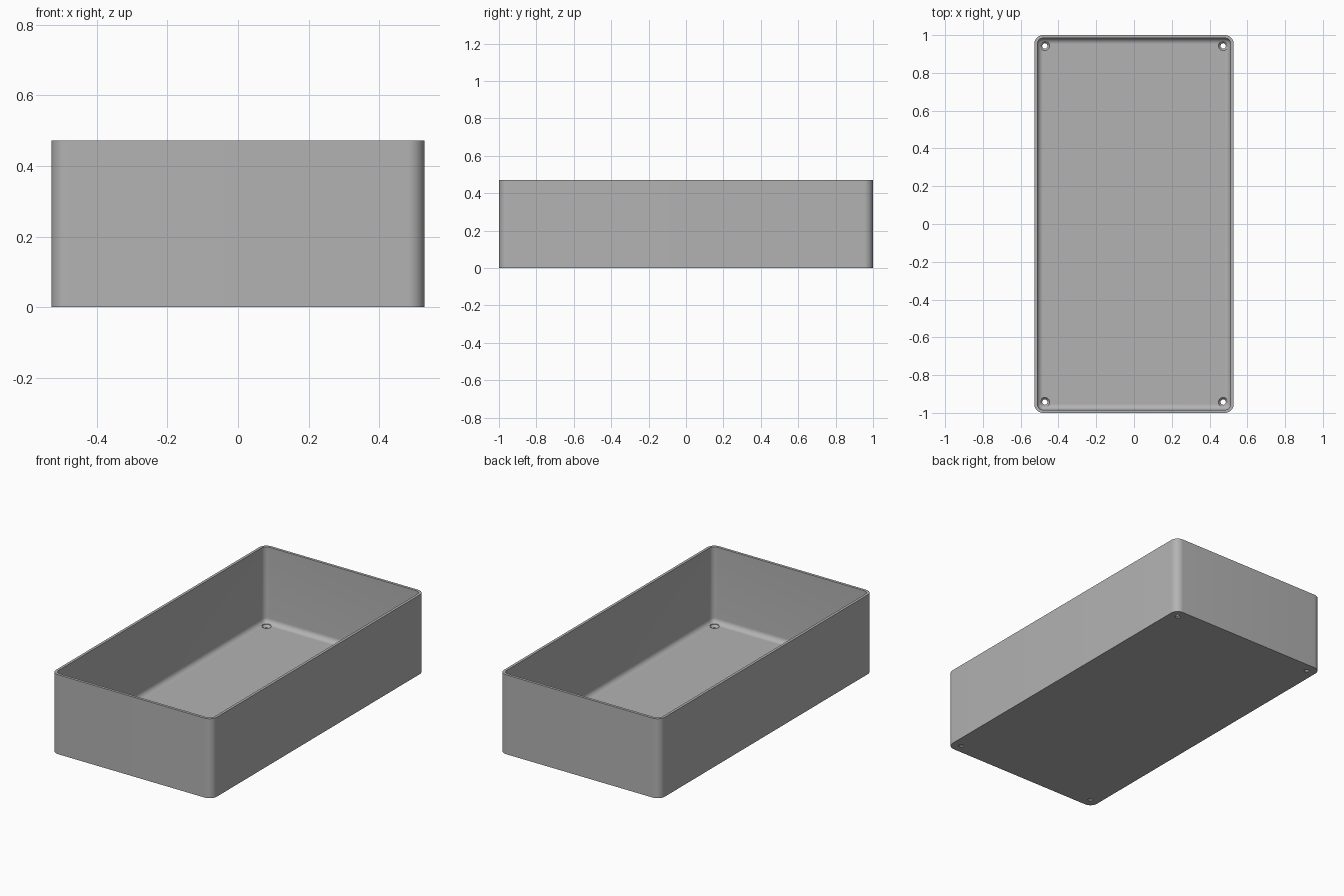
import bpy, bmesh, math

if "Cube" in bpy.data.objects:
    bpy.data.objects.remove(bpy.data.objects["Cube"])

HALF_X, HALF_Y, HEIGHT = 0.528, 1.0, 0.472
CORNER, WALL, FLOOR, FILLET = 0.047, 0.016, 0.02, 0.03
CORNER_STEPS, FILLET_STEPS = 10, 8
HOLE_X, HOLE_Y = 0.472, 0.943

grey = bpy.data.materials.new("plain grey")
grey.use_nodes = True
grey.diffuse_color = (0.45, 0.45, 0.45, 1)
grey.node_tree.nodes["Principled BSDF"].inputs["Base Color"].default_value = grey.diffuse_color


def make_object(name, bm):
    bmesh.ops.recalc_face_normals(bm, faces=bm.faces)
    mesh = bpy.data.meshes.new(name)
    bm.to_mesh(mesh)
    bm.free()
    mesh.materials.append(grey)
    obj = bpy.data.objects.new(name, mesh)
    bpy.context.collection.objects.link(obj)
    return obj


def rounded_loop(bm, inset, z):
    """Rounded rectangle, moved inward from the outer wall by inset."""
    radius = max(CORNER - inset, 0.001)
    cx, cy = HALF_X - inset - radius, HALF_Y - inset - radius
    loop = []
    for quarter, (sx, sy) in enumerate([(1, 1), (-1, 1), (-1, -1), (1, -1)]):
        for i in range(CORNER_STEPS + 1):
            a = (quarter + i / CORNER_STEPS) * math.pi / 2
            loop.append(bm.verts.new((sx * cx + radius * math.cos(a),
                                      sy * cy + radius * math.sin(a), z)))
    return loop


# Open tray: outer wall, rim, inner wall and a rounded edge down to the floor
sections = [(0, 0), (0, HEIGHT), (WALL, HEIGHT)]
for i in range(FILLET_STEPS + 1):
    a = i / FILLET_STEPS * math.pi / 2
    sections.append((WALL + FILLET * (1 - math.cos(a)),
                     FLOOR + FILLET * (1 - math.sin(a))))
bm = bmesh.new()
loops = [rounded_loop(bm, inset, z) for inset, z in sections]
for low, high in zip(loops, loops[1:]):
    for i in range(len(low)):
        j = (i + 1) % len(low)
        bm.faces.new((low[i], low[j], high[j], high[i]))
bm.faces.new(loops[0])
bm.faces.new(loops[-1])
tray = make_object("tray", bm)

# Countersunk screw holes in the four floor corners
bm = bmesh.new()
profile = [(0.014, -0.05), (0.014, 0.006), (0.025, FLOOR), (0.025, 0.04)]
for sx in (-1, 1):
    for sy in (-1, 1):
        rings = []
        for r, z in profile:
            rings.append([bm.verts.new((sx * HOLE_X + r * math.cos(k * math.tau / 32),
                                        sy * HOLE_Y + r * math.sin(k * math.tau / 32), z))
                          for k in range(32)])
        for low, high in zip(rings, rings[1:]):
            for k in range(32):
                n = (k + 1) % 32
                bm.faces.new((low[k], low[n], high[n], high[k]))
        bm.faces.new(rings[0])
        bm.faces.new(rings[-1])
cutter = make_object("screw_hole_cutter", bm)
cutter.hide_render = True
cutter.hide_set(True)

holes = tray.modifiers.new("screw holes", 'BOOLEAN')
holes.operation = 'DIFFERENCE'
holes.solver = 'EXACT'
holes.object = cutter

# Apply the holes, then smooth the rounded corners and keep the edges sharp
bpy.ops.object.select_all(action='DESELECT')
tray.select_set(True)
bpy.context.view_layer.objects.active = tray
bpy.ops.object.modifier_apply(modifier=holes.name)
bpy.data.objects.remove(cutter)
bpy.ops.object.shade_smooth_by_angle(angle=math.radians(30))
